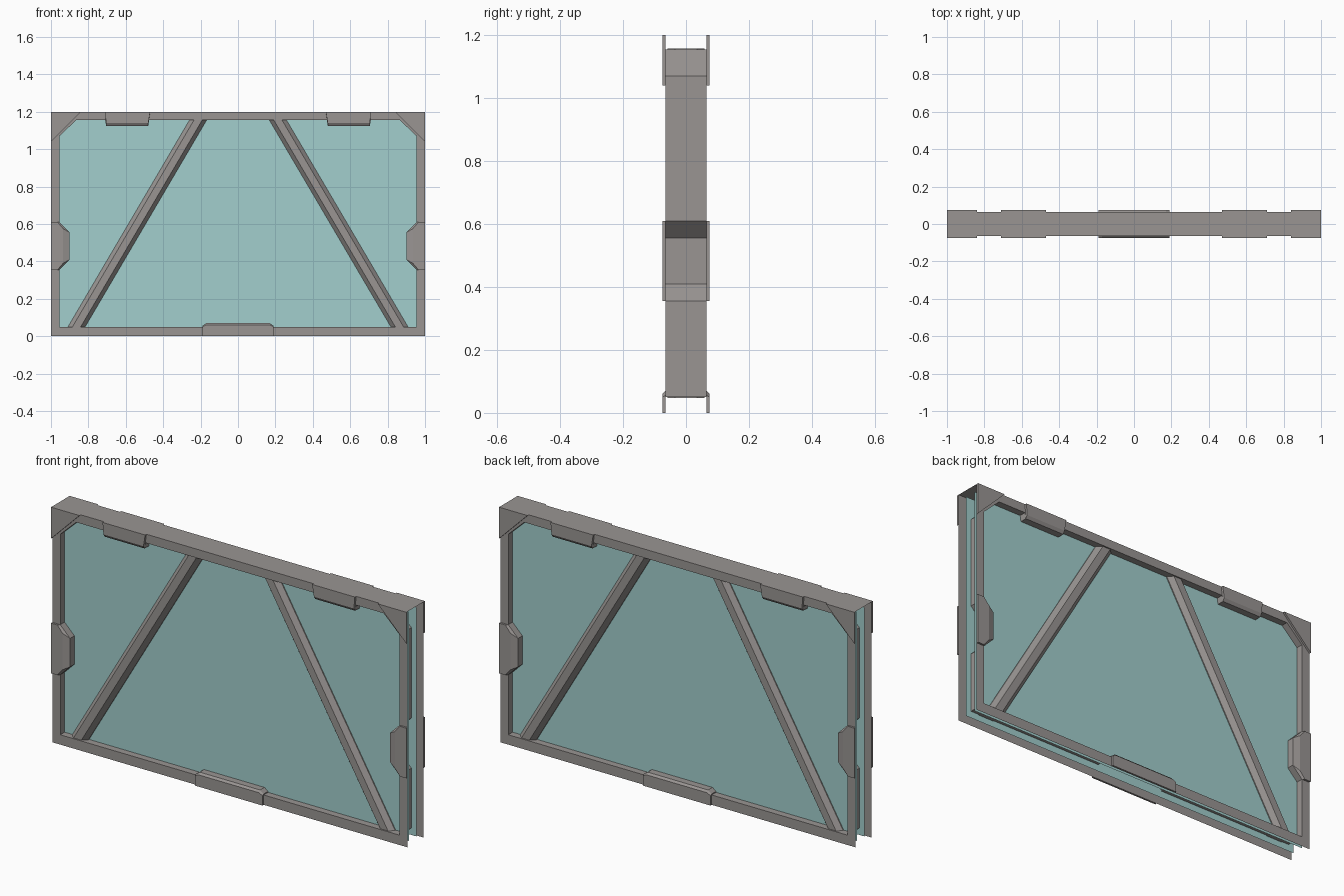
import bpy
import bmesh

cube = bpy.data.objects.get("Cube")
if cube:
    bpy.data.objects.remove(cube, do_unlink=True)


def material(name, color):
    m = bpy.data.materials.new(name)
    m.use_nodes = True
    m.diffuse_color = color
    m.node_tree.nodes["Principled BSDF"].inputs["Base Color"].default_value = color
    return m


METAL = material("warm grey metal", (0.32, 0.30, 0.29, 1))
GLASS = material("pale teal glass", (0.36, 0.62, 0.61, 1))

FACE, RAISED, PANE = 0.065, 0.075, 0.03


def finish(name, bm, mat, fix_normals=True):
    if fix_normals:
        bmesh.ops.recalc_face_normals(bm, faces=bm.faces)
    me = bpy.data.meshes.new(name)
    bm.to_mesh(me)
    bm.free()
    me.materials.append(mat)
    ob = bpy.data.objects.new(name, me)
    bpy.context.collection.objects.link(ob)
    return ob


def ring(bm, points, y):
    return [bm.verts.new((x, y, z)) for x, z in points]


def bridge(bm, a, b):
    for i in range(len(a)):
        j = (i + 1) % len(a)
        bm.faces.new((a[i], a[j], b[j], b[i]))


def loft(name, front, back, y0, y1):
    """Closed plate between two outlines with equal point counts."""
    bm = bmesh.new()
    a, b = ring(bm, front, y0), ring(bm, back, y1)
    bridge(bm, a, b)
    bm.faces.new(a)
    bm.faces.new(b)
    return finish(name, bm, METAL)


def mirror(points):
    return [(-x, z) for x, z in points]


# Opening outline: right half, notched around every bracket
half = [(0.17, 0.07), (0.19, 0.055), (0.19, 0.05), (0.955, 0.05),
        (0.955, 0.355), (0.9, 0.41), (0.9, 0.555), (0.955, 0.61),
        (0.955, 1.07), (0.865, 1.155), (0.71, 1.155), (0.705, 1.125),
        (0.48, 1.125), (0.475, 1.155)]
opening = half + mirror(half)[::-1]
outer = [(-1, 0), (1, 0), (1, 1.2), (-1, 1.2)]

# Thin face plates with the opening cut out
for side, s in (("front", -1), ("back", 1)):
    bm = bmesh.new()
    for path in (outer, opening):
        vs = ring(bm, path, s * FACE)
        for i, v in enumerate(vs):
            bm.edges.new((v, vs[(i + 1) % len(vs)]))
    bmesh.ops.triangle_fill(bm, edges=bm.edges[:], use_beauty=True,
                            normal=(0, s, 0))
    for f in bm.faces:
        f.normal_update()
        if f.normal.y * s < 0:
            f.normal_flip()
    finish(side + "_frame_plate", bm, METAL, False)

# Inner rim running through the opening
bm = bmesh.new()
bridge(bm, ring(bm, opening, -FACE), ring(bm, opening, FACE))
finish("opening_rim", bm, METAL)

# Top cap, open underneath
bm = bmesh.new()
bm.faces.new([bm.verts.new((x, y, 1.2)) for x, y in
              ((-1, -FACE), (1, -FACE), (1, FACE), (-1, FACE))])
finish("top_cap", bm, METAL, False)

# Glass panes
for side, s in (("front", -1), ("back", 1)):
    bm = bmesh.new()
    pane = [(-0.985, 0.015), (0.985, 0.015), (0.985, 1.18), (-0.985, 1.18)]
    bm.faces.new(ring(bm, pane[::-s], s * PANE))
    finish(side + "_glass", bm, GLASS, False)

# Raised brackets: (name, raised outline, base outline)
corner = [(1, 1.2), (1, 1.04), (0.84, 1.2)]
mirrored_parts = [
    ("corner_plate", corner, corner),
    ("side_bracket",
     [(1, 0.355), (0.965, 0.355), (0.935, 0.39), (0.935, 0.575), (0.965, 0.61), (1, 0.61)],
     [(1, 0.355), (0.955, 0.355), (0.9, 0.41), (0.9, 0.555), (0.955, 0.61), (1, 0.61)]),
    ("top_bracket",
     [(0.47, 1.2), (0.71, 1.2), (0.705, 1.14), (0.48, 1.14)],
     [(0.47, 1.2), (0.71, 1.2), (0.705, 1.125), (0.48, 1.125)]),
]
bottom_top = [(-0.19, 0), (0.19, 0), (0.19, 0.05), (0.17, 0.06), (-0.17, 0.06), (-0.19, 0.05)]
bottom_base = [(-0.19, 0), (0.19, 0), (0.19, 0.055), (0.17, 0.07), (-0.17, 0.07), (-0.19, 0.055)]

for side, s in (("front", -1), ("back", 1)):
    for name, top, base in mirrored_parts:
        loft(f"{side}_left_{name}", top, base, s * RAISED, s * FACE)
        loft(f"{side}_right_{name}", mirror(top), mirror(base), s * RAISED, s * FACE)
    loft(side + "_bottom_bracket", bottom_top, bottom_base, s * RAISED, s * FACE)

# Slanted struts with chamfered sides, passing through both panes
profile = [(-0.046, -0.035), (-0.022, -0.058), (0.022, -0.058),
           (0.046, -0.035), (0.046, 0.035), (0.022, 0.058),
           (-0.022, 0.058), (-0.046, 0.035)]
for name, s in (("left_strut", 1), ("right_strut", -1)):
    bm = bmesh.new()
    ends = []
    for x, z in ((0.865, 0.047), (0.212, 1.158)):
        ends.append([bm.verts.new((s * (x + dx), y, z)) for dx, y in profile])
    bridge(bm, *ends)
    for e in ends:
        bm.faces.new(e)
    finish(name, bm, METAL)
